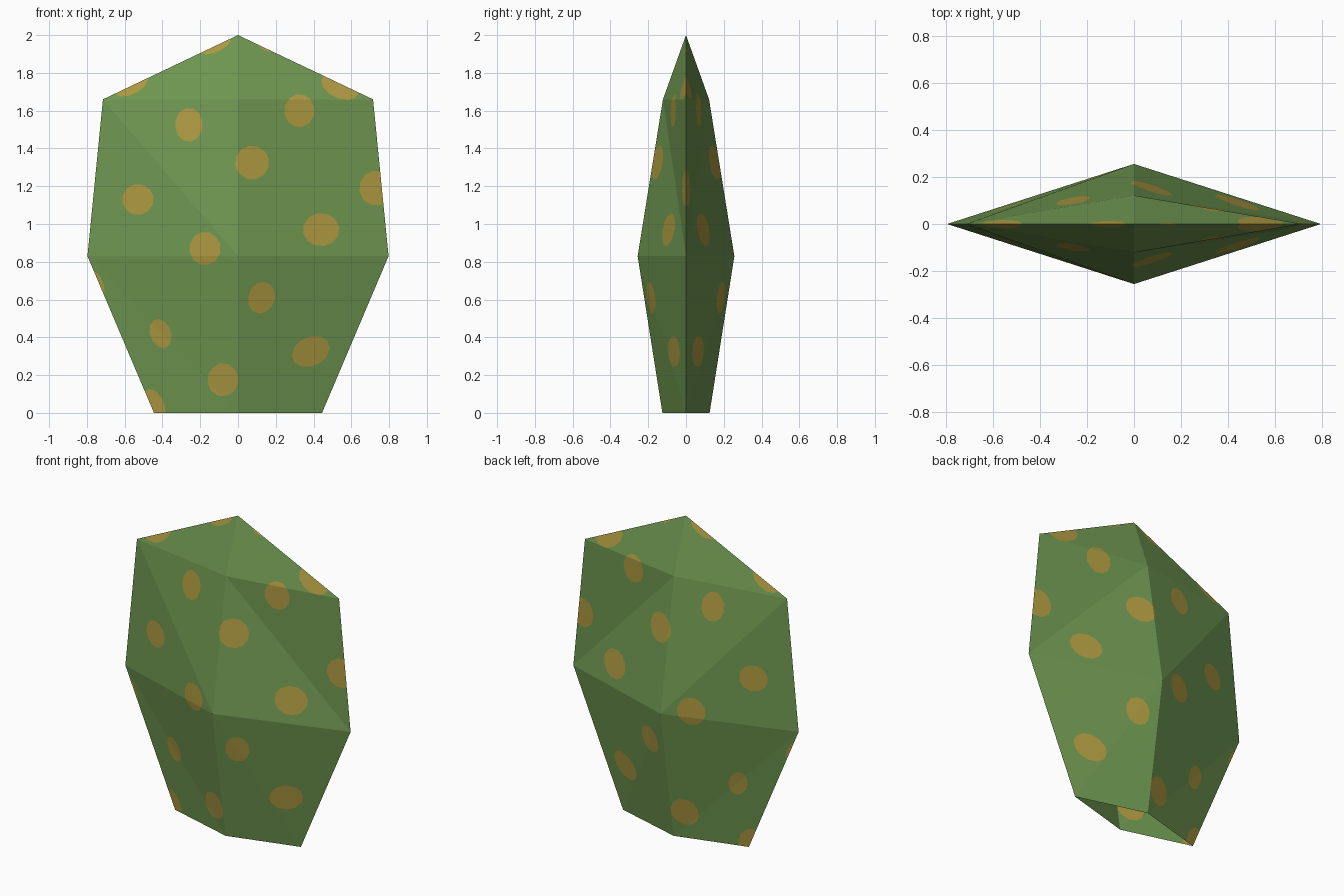
import bpy, bmesh, math
from mathutils import Vector

if "Cube" in bpy.data.objects:
    bpy.data.objects.remove(bpy.data.objects["Cube"])


def material(name, rgb):
    m = bpy.data.materials.new(name)
    m.diffuse_color = (*rgb, 1)
    m.use_nodes = True
    m.node_tree.nodes["Principled BSDF"].inputs["Base Color"].default_value = m.diffuse_color
    return m


# Shell rings: height, half width, half depth
RINGS = [(0, 0.445, 0.125), (0.83, 0.797, 0.256), (1.66, 0.715, 0.122)]

# Spots seen from the front: x, z, x radius, z radius, tilt in degrees
SPOTS = [
    (-0.26, 1.525, 0.073, 0.09, 0), (0.325, 1.6, 0.08, 0.088, 0),
    (0.075, 1.325, 0.09, 0.09, 0), (-0.53, 1.13, 0.084, 0.082, 0),
    (0.44, 0.97, 0.097, 0.088, 0), (-0.175, 0.87, 0.083, 0.088, 0),
    (0.125, 0.61, 0.07, 0.086, -20), (-0.41, 0.42, 0.055, 0.08, 20),
    (0.385, 0.325, 0.105, 0.077, 25), (-0.08, 0.175, 0.082, 0.088, 0),
    (0.73, 1.19, 0.088, 0.093, 0), (0.54, 1.73, 0.105, 0.065, -25),
    (-0.57, 1.74, 0.1, 0.055, 25), (-0.12, 1.95, 0.09, 0.04, 25),
    (0.15, 1.94, 0.055, 0.022, -25), (-0.745, 0.685, 0.03, 0.07, 23),
    (-0.45, 0.04, 0.06, 0.09, 23),
]
SIDES = 12

bm = bmesh.new()

# Two faceted sides meeting at the rim, open at the base
for side in (-1, 1):
    apex = bm.verts.new((0, 0, 2))
    rows = [[bm.verts.new(p) for p in ((-w, 0, z), (0, side * d, z), (w, 0, z))]
            for z, w, d in RINGS]
    for c in (0, 1):
        for low, high in zip(rows, rows[1:]):
            bm.faces.new((low[c], low[c + 1], high[c]))
            bm.faces.new((low[c + 1], high[c + 1], high[c]))
        bm.faces.new((rows[-1][c], rows[-1][c + 1], apex))
bmesh.ops.remove_doubles(bm, verts=bm.verts[:], dist=0.0001)
bmesh.ops.recalc_face_normals(bm, faces=bm.faces[:])


def near(f, cx, cz, r):
    xs = [v.co.x for v in f.verts]
    zs = [v.co.z for v in f.verts]
    return (min(xs) < cx + r and max(xs) > cx - r
            and min(zs) < cz + r and max(zs) > cz - r)


def inside(f, planes):
    c = f.calc_center_median()
    return all((c - co).dot(no) < 0 for co, no in planes)


# Cut each spot straight through both sides
for cx, cz, rx, rz, tilt in SPOTS:
    t = math.radians(tilt)
    ring = []
    for i in range(SIDES):
        a = math.tau * (i + 0.37) / SIDES
        u, v = rx * math.cos(a), rz * math.sin(a)
        ring.append(Vector((cx + u * math.cos(t) - v * math.sin(t), 0,
                            cz + u * math.sin(t) + v * math.cos(t))))
    planes = []
    for p, q in zip(ring, ring[1:] + ring[:1]):
        e = q - p
        no = Vector((e.z, 0, -e.x)).normalized()
        faces = [f for f in bm.faces
                 if near(f, cx, cz, max(rx, rz)) and inside(f, planes)]
        edges = list({x for f in faces for x in f.edges})
        verts = list({x for f in faces for x in f.verts})
        bmesh.ops.bisect_plane(bm, geom=verts + edges + faces, dist=1e-5,
                               plane_co=p, plane_no=no)
        planes.append((p, no))
    for f in bm.faces:
        if inside(f, planes):
            f.material_index = 1

mesh = bpy.data.meshes.new("spotted_shell")
bm.to_mesh(mesh)
bm.free()
mesh.materials.append(material("leaf green", (0.156, 0.305, 0.08)))
mesh.materials.append(material("mustard spots", (0.413, 0.314, 0.051)))
obj = bpy.data.objects.new("spotted_shell", mesh)
bpy.context.collection.objects.link(obj)
